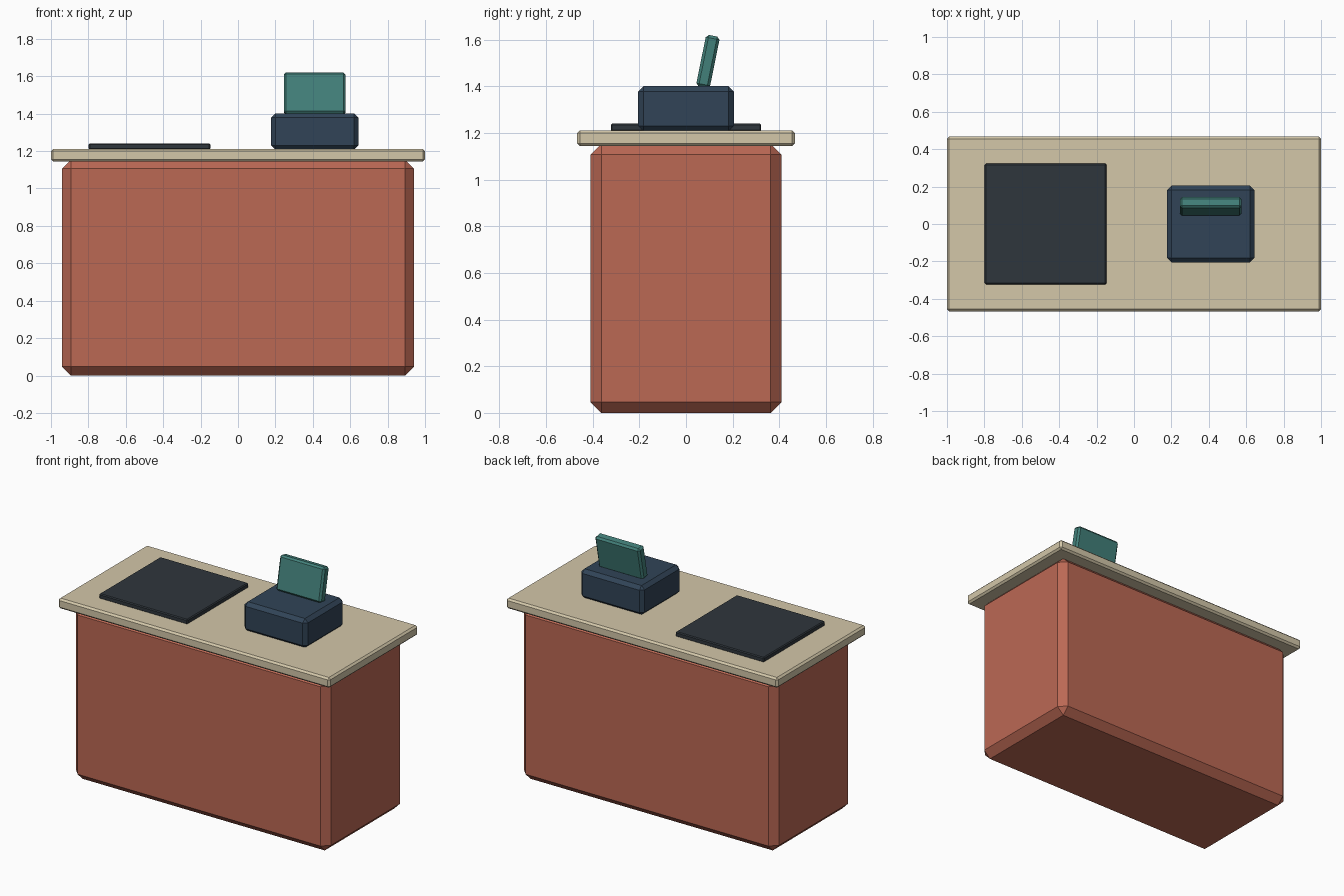
import bpy

if "Cube" in bpy.data.objects:
    bpy.data.objects.remove(bpy.data.objects["Cube"])


def material(name, rgb):
    # sRGB 0-255 to linear diffuse colour
    lin = [(c / 255 / 12.92) if c < 11 else ((c / 255 + 0.055) / 1.055) ** 2.4 for c in rgb]
    m = bpy.data.materials.new(name)
    m.diffuse_color = (*lin, 1)
    m.use_nodes = True
    m.node_tree.nodes["Principled BSDF"].inputs["Base Color"].default_value = m.diffuse_color
    return m


def chamfer_box(name, centre, size, chamfer, mat, tilt=0.0):
    bpy.ops.mesh.primitive_cube_add(size=1, location=centre)
    ob = bpy.context.object
    ob.name = name
    ob.scale = size
    bpy.ops.object.transform_apply(location=False, rotation=False, scale=True)
    ob.rotation_euler.x = tilt
    bevel = ob.modifiers.new("chamfer", 'BEVEL')
    bevel.width = chamfer
    bevel.segments = 1
    bevel.limit_method = 'NONE'
    ob.data.materials.append(mat)
    return ob


brick = material("brick red", (187, 104, 84))
sand = material("sand", (211, 199, 169))
charcoal = material("charcoal", (47, 54, 60))
navy = material("navy", (49, 68, 87))
teal = material("teal", (66, 128, 122))

# Counter body and overhanging worktop
chamfer_box("counter_body", (0, 0, 0.577), (1.88, 0.82, 1.154), 0.047, brick)
chamfer_box("worktop", (0, 0, 1.178), (2.0, 0.935, 0.068), 0.012, sand)

# Flat mat on the left of the worktop
chamfer_box("counter_mat", (-0.473, 0, 1.224), (0.65, 0.645, 0.034), 0.006, charcoal)

# Till with a tilted display
chamfer_box("till_base", (0.41, 0, 1.304), (0.466, 0.41, 0.195), 0.023, navy)
chamfer_box("till_display", (0.41, 0.094, 1.507), (0.33, 0.06, 0.225), 0.012, teal, tilt=-0.2)
